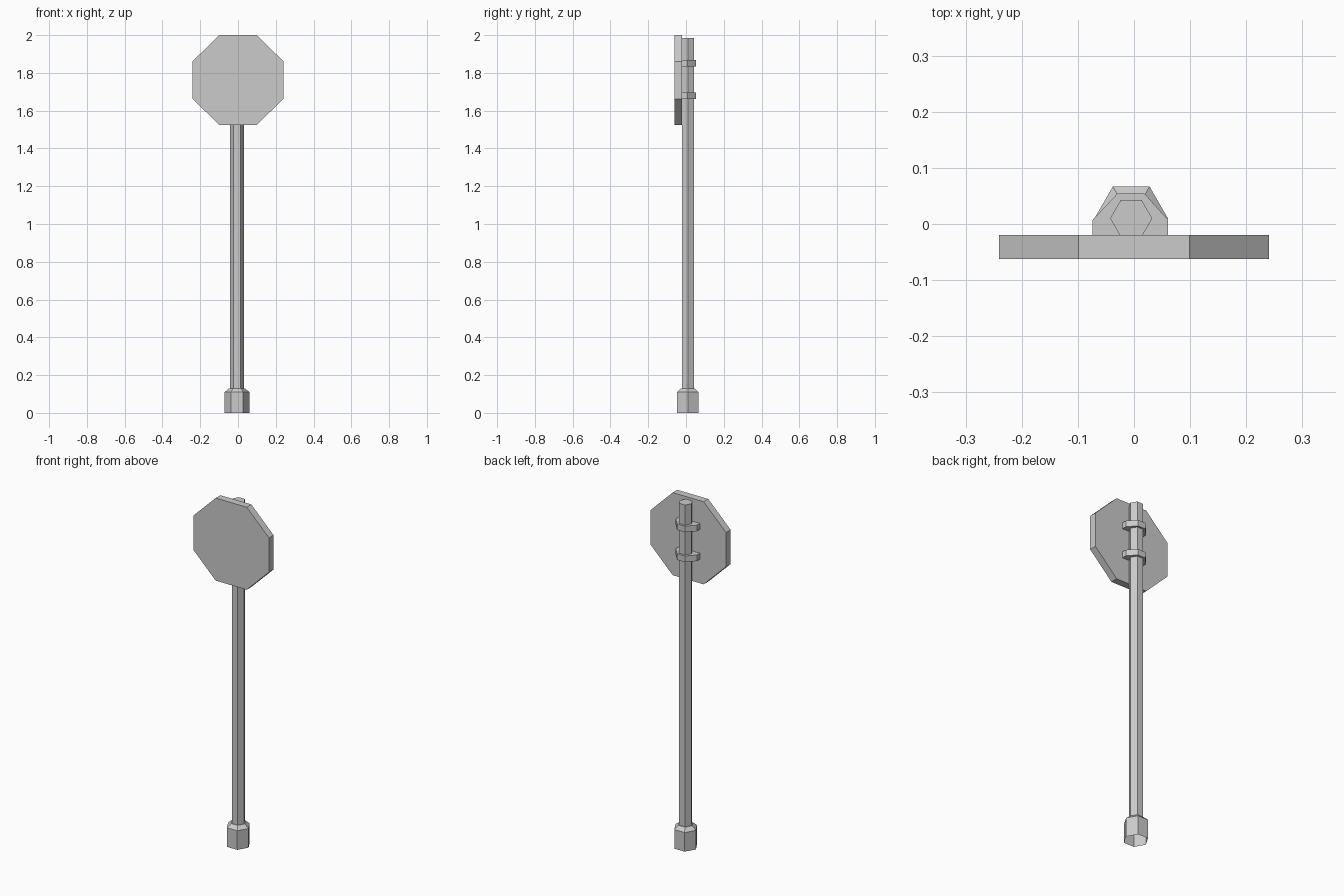
import bpy, bmesh, math

if "Cube" in bpy.data.objects:
    bpy.data.objects.remove(bpy.data.objects["Cube"])

CX, CY = -0.005, 0.01  # pole axis


def finish(name, bm, fix_normals=True):
    if fix_normals:
        bmesh.ops.recalc_face_normals(bm, faces=bm.faces)
    me = bpy.data.meshes.new(name)
    bm.to_mesh(me)
    bm.free()
    ob = bpy.data.objects.new(name, me)
    bpy.context.collection.objects.link(ob)
    return ob


def hex_tower(name, rings):
    """Stack of hexagonal rings (radius, z), capped on top, open below."""
    bm = bmesh.new()
    loops = [[bm.verts.new((CX + r * math.cos(i * math.pi / 3),
                            CY + r * math.sin(i * math.pi / 3), z))
              for i in range(6)] for r, z in rings]
    for a, b in zip(loops, loops[1:]):
        for i in range(6):
            j = (i + 1) % 6
            bm.faces.new((a[i], a[j], b[j], b[i]))
    bm.faces.new(loops[-1])
    return finish(name, bm, False)


def prism(name, points, offset):
    """Extrude a closed outline by an offset vector."""
    bm = bmesh.new()
    face = bm.faces.new([bm.verts.new(p) for p in points])
    ext = bmesh.ops.extrude_face_region(bm, geom=[face], use_keep_orig=True)
    bmesh.ops.translate(bm, vec=offset, verts=[
        v for v in ext["geom"] if isinstance(v, bmesh.types.BMVert)])
    return finish(name, bm)


# Hexagonal pole flaring into a wider foot
hex_tower("pole_with_foot", [(0.0655, 0), (0.0655, 0.11), (0.042, 0.13),
                             (0.0375, 0.13), (0.0375, 1.985)])

# Octagonal sign plate
W, H, E = 0.241, 0.238, 0.099
octagon = [(E, H), (W, E), (W, -E), (E, -H), (-E, -H), (-W, -E), (-W, E), (-E, H)]
prism("sign_plate", [(x, -0.062, 1.762 + z) for x, z in octagon], (0, 0.042, 0))

# Two clamps holding the plate to the pole
clamp = [(-0.074, -0.022), (-0.074, 0.007), (-0.03, 0.054),
         (0.019, 0.054), (0.061, 0.007), (0.061, -0.022)]
for name, z in (("lower_clamp", 1.662), ("upper_clamp", 1.834)):
    prism(name, [(x, y, z) for x, y in clamp], (0, 0, 0.035))
